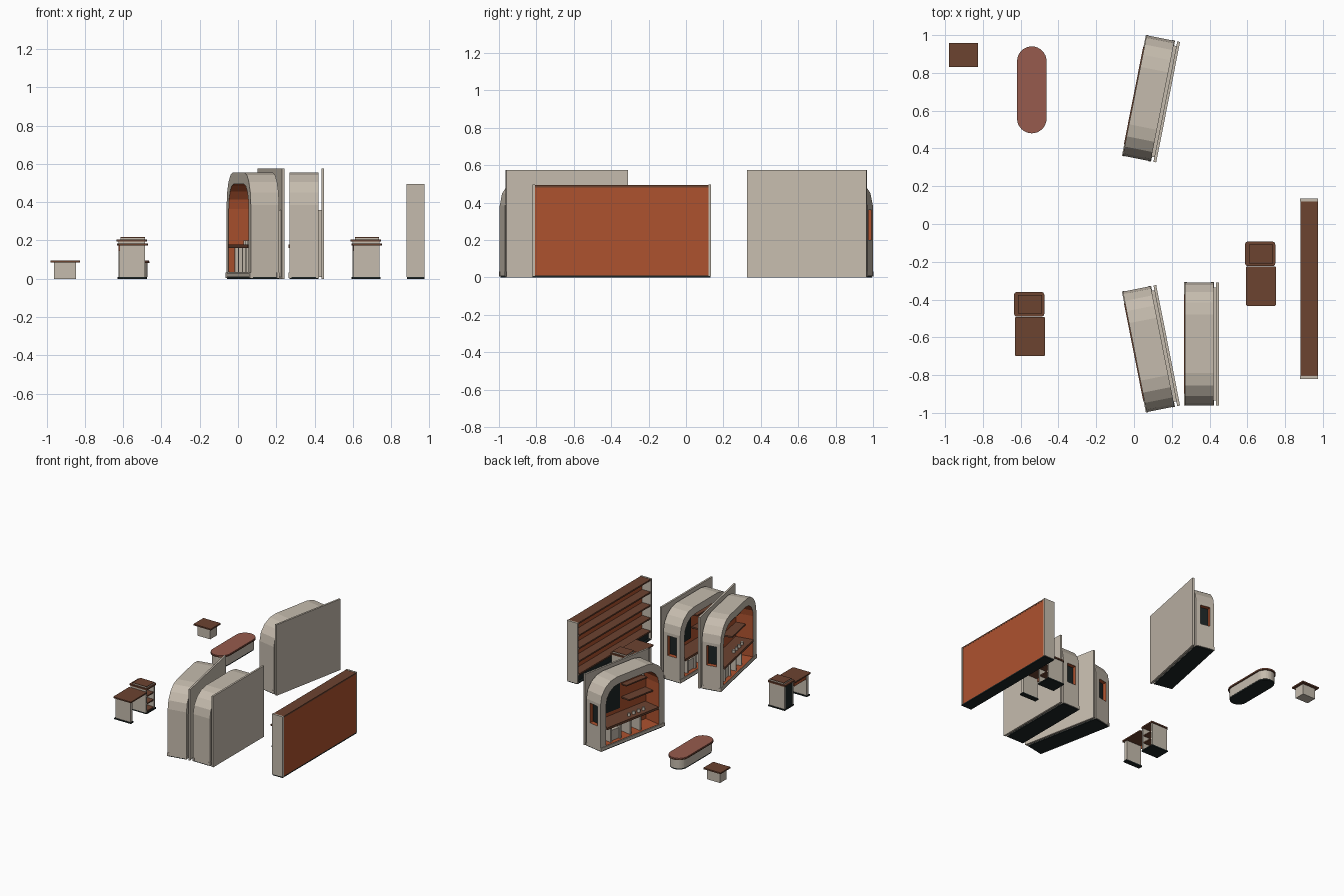
import bpy, bmesh, math
from mathutils import Matrix

if "Cube" in bpy.data.objects:
    bpy.data.objects.remove(bpy.data.objects["Cube"])


def material(name, rgb):
    m = bpy.data.materials.new(name)
    m.diffuse_color = (*rgb, 1)
    m.use_nodes = True
    m.node_tree.nodes["Principled BSDF"].inputs["Base Color"].default_value = m.diffuse_color
    return m


CREAM = material("cream_paint", (0.56, 0.50, 0.42))
RUST = material("rust_orange", (0.42, 0.085, 0.028))
BROWN = material("dark_brown_wood", (0.15, 0.056, 0.03))
RED = material("red_brown_cushion", (0.31, 0.105, 0.075))
DARK = material("dark_slate", (0.012, 0.018, 0.018))

place = Matrix()  # placement of the piece being built


def finish(name, bm, *mats):
    bmesh.ops.recalc_face_normals(bm, faces=bm.faces)
    me = bpy.data.meshes.new(name)
    bm.to_mesh(me)
    bm.free()
    for m in mats:
        me.materials.append(m)
    ob = bpy.data.objects.new(name, me)
    bpy.context.collection.objects.link(ob)
    ob.matrix_world = place
    return ob


def box(name, x0, x1, y0, y1, z0, z1, mat):
    bm = bmesh.new()
    m = Matrix.Translation(((x0 + x1) / 2, (y0 + y1) / 2, (z0 + z1) / 2))
    m = m @ Matrix.Diagonal((x1 - x0, y1 - y0, z1 - z0, 1))
    bmesh.ops.create_cube(bm, size=1, matrix=m)
    return finish(name, bm, mat)


def prism(name, pts, z0, z1, mat):
    bm = bmesh.new()
    f = bm.faces.new([bm.verts.new((x, y, z0)) for x, y in pts])
    r = bmesh.ops.extrude_face_region(bm, geom=[f])
    top = [v for v in r["geom"] if isinstance(v, bmesh.types.BMVert)]
    bmesh.ops.translate(bm, verts=top, vec=(0, 0, z1 - z0))
    return finish(name, bm, mat)


def rounded(x0, x1, y0, y1, r, n=3):
    pts = []
    for cx, cy, a in ((x1 - r, y1 - r, 0), (x0 + r, y1 - r, 90),
                      (x0 + r, y0 + r, 180), (x1 - r, y0 + r, 270)):
        for i in range(n + 1):
            t = math.radians(a + 90 * i / n)
            p = (cx + r * math.cos(t), cy + r * math.sin(t))
            if not pts or math.dist(p, pts[-1]) > 1e-5:
                pts.append(p)
    if math.dist(pts[0], pts[-1]) < 1e-5:
        pts.pop()
    return pts


def arch(half, z0, z1, r, n=4):
    # upright arch profile in y, z with rounded upper corners
    pts = [(half, z0)]
    for s, a in ((1, 0), (-1, 90)):
        for i in range(n + 1):
            t = math.radians(a + 90 * i / n)
            pts.append((s * (half - r) + r * math.cos(t), z1 - r + r * math.sin(t)))
    return pts + [(-half, z0)]


def arch_shell(name, outer, inner, x0, x1):
    # ring of the outer and inner profile, rust on the inner lining
    bm = bmesh.new()
    loops = [[bm.verts.new((x, y, z)) for y, z in p]
             for p, x in ((outer, x0), (outer, x1), (inner, x1), (inner, x0))]
    n = len(outer)
    for k in range(4):
        a, b = loops[k], loops[(k + 1) % 4]
        for i in range(n):
            j = (i + 1) % n
            f = bm.faces.new((a[i], a[j], b[j], b[i]))
            f.material_index = 1 if k == 2 else 0
    return finish(name, bm, CREAM, RUST)


def cabinet(x, y, degrees):
    global place
    place = Matrix.Translation((x, y, 0)) @ Matrix.Rotation(math.radians(degrees), 4, 'Z')
    shell = arch_shell("cabinet_shell", arch(0.325, 0.008, 0.555, 0.17),
                       arch(0.268, 0.035, 0.495, 0.13), -0.088, 0.0625)
    # recessed side window
    cut = box("window_cutter", -0.055, 0.025, 0.29, 0.36, 0.2, 0.36, CREAM)
    cut.data.materials.append(RUST)
    for p in cut.data.polygons:
        p.material_index = 1
    cut.hide_render = True
    cut.display_type = 'WIRE'
    mod = shell.modifiers.new("window", 'BOOLEAN')
    mod.operation, mod.object, mod.solver = 'DIFFERENCE', cut, 'EXACT'
    box("window_pane", -0.053, 0.023, 0.288, 0.295, 0.202, 0.358, DARK)
    # base, back and mounting panel
    box("cabinet_base", -0.088, 0.0625, -0.32, 0.32, 0, 0.009, DARK)
    box("cabinet_sill", -0.0925, -0.075, -0.3, 0.3, 0.009, 0.03, CREAM)
    for s in (-1, 1):
        for fx in (-0.0925, 0.05):
            box("corner_foot", fx, fx + 0.015, s * 0.312 - 0.015, s * 0.312 + 0.015, 0.004, 0.032, CREAM)
    box("inner_back", 0.05, 0.061, -0.272, 0.272, 0.03, 0.5 - 0.13, RUST)
    box("inner_back_top", 0.05, 0.061, -0.225, 0.225, 0.37, 0.5, RUST)
    box("back_spacer", 0.06, 0.08, -0.3, 0.3, 0.01, 0.36, CREAM)
    box("back_panel", 0.0775, 0.0925, -0.325, 0.325, 0, 0.575, CREAM)
    # interior fittings
    box("wall_board", 0.044, 0.051, 0.0, 0.23, 0.21, 0.44, DARK)
    box("counter", -0.094, 0.05, -0.262, 0.262, 0.16, 0.178, BROWN)
    box("upper_shelf", -0.03, 0.05, -0.262, -0.02, 0.282, 0.294, BROWN)
    box("top_shelf", 0.0, 0.05, -0.235, -0.02, 0.39, 0.4, BROWN)
    for dy in (-0.1, 0.0, 0.1, 0.2):
        box("cubby_divider", -0.07, 0.05, dy - 0.008, dy + 0.008, 0.035, 0.16, CREAM)
    box("cubby_box", -0.055, 0.05, 0.1, 0.2, 0.035, 0.12, CREAM)
    for i in range(4):
        cy = -0.15 + i * 0.05
        prism("cup", rounded(-0.062, -0.038, cy - 0.012, cy + 0.012, 0.012), 0.178, 0.2, CREAM)


def desk(x, y):
    global place
    place = Matrix.Translation((x, y, 0))
    # tall counter with open shelves on the right
    box("desk_base", 0.005, 0.155, -0.125, -0.003, 0, 0.01, DARK)
    box("desk_side_rear", 0.01, 0.15, -0.02, -0.008, 0.01, 0.195, CREAM)
    box("desk_side_front", 0.01, 0.15, -0.125, -0.113, 0.01, 0.195, CREAM)
    box("desk_back", 0.01, 0.02, -0.113, -0.02, 0.01, 0.195, DARK)
    for z in (0.01, 0.07, 0.13):
        box("desk_shelf", 0.02, 0.145, -0.113, -0.02, z, z + 0.009, BROWN)
    prism("desk_counter_top", rounded(0, 0.16, -0.13, 0, 0.015), 0.195, 0.206, BROWN)
    box("counter_riser", 0.022, 0.148, -0.115, -0.015, 0.206, 0.214, CREAM)
    box("counter_riser_top", 0.022, 0.148, -0.115, -0.015, 0.214, 0.218, BROWN)
    # lower table with panel leg
    prism("table_top", rounded(0.004, 0.165, -0.34, -0.132, 0.006, 1), 0.174, 0.184, BROWN)
    box("table_leg", 0.015, 0.15, -0.325, -0.298, 0.01, 0.174, CREAM)
    box("table_leg_base", 0.008, 0.157, -0.33, -0.293, 0, 0.01, DARK)
    box("side_hook", 0.012, 0.02, -0.29, -0.14, 0.145, 0.174, RUST)


cabinet(0.09, 0.663, -11.2)
cabinet(0.09, -0.66, 11.2)
cabinet(0.3575, -0.635, 0)
desk(-0.635, -0.36)
desk(0.588, -0.093)
place = Matrix()

# long shelf wall
box("wall_base", 0.882, 0.973, -0.82, 0.13, 0, 0.01, DARK)
for y0 in (-0.82, 0.12):
    box("wall_end_panel", 0.88, 0.975, y0, y0 + 0.014, 0.008, 0.496, CREAM)
box("wall_back", 0.958, 0.973, -0.806, 0.12, 0.01, 0.484, RUST)
box("wall_kick_plate", 0.9, 0.91, -0.806, 0.12, 0.01, 0.065, DARK)
for z in (0.065, 0.17, 0.275, 0.38, 0.482):
    box("wall_shelf", 0.882, 0.96 if z < 0.48 else 0.974, -0.806, 0.12, z, z + 0.012, BROWN)

# capsule shaped bench
box_c = (-0.619, -0.463, 0.48, 0.94)


def capsule(inset):
    a, b, c, d = box_c
    return rounded(a + inset, b - inset, c + inset, d - inset, (b - a) / 2 - inset, 8)


prism("bench_base", capsule(0.012), 0, 0.01, DARK)
prism("bench_body", capsule(0.01), 0.01, 0.082, CREAM)
prism("bench_rim", capsule(0), 0.082, 0.09, BROWN)
prism("bench_cushion", capsule(0.002), 0.09, 0.096, RED)

# small side table
box("side_table_body", -0.96, -0.845, 0.85, 0.935, 0, 0.085, CREAM)
box("side_table_top", -0.98, -0.825, 0.83, 0.957, 0.085, 0.096, BROWN)
